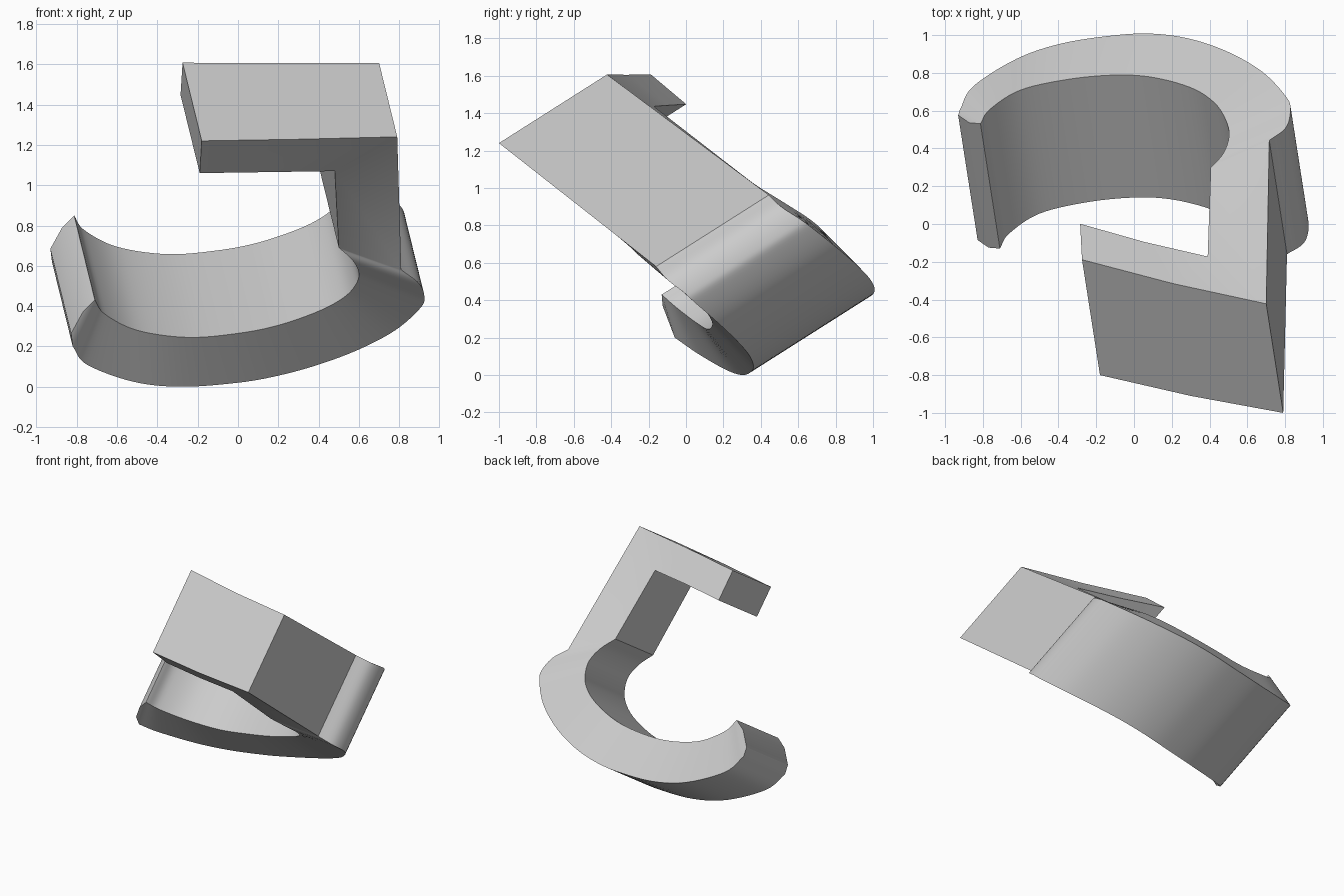
import bpy, bmesh, math
from mathutils import Vector

if "Cube" in bpy.data.objects:
    bpy.data.objects.remove(bpy.data.objects["Cube"])

# Slanted depth direction of the hook (front face to back face)
DEPTH = Vector((-0.13, 0.835, 0.53)).normalized()


def spline(points, n):
    """Smooth Catmull-Rom curve through the points, n+1 samples."""
    p = [Vector(q) for q in points]
    p = [2 * p[0] - p[1]] + p + [2 * p[-1] - p[-2]]
    segs, out = len(p) - 3, []
    for k in range(n + 1):
        t = k / n * segs
        i = min(int(t), segs - 1)
        t -= i
        a, b, c, d = p[i:i + 4]
        out.append(0.5 * (2 * b + (c - a) * t + (2 * a - 5 * b + 4 * c - d) * t * t
                          + (3 * b - a - 3 * c + d) * t ** 3))
    return out


# Front-face edges of the curved part, from open tip to the stem notch
outer = [(-.82, -.06, .20), (-.75, .07, .11), (-.52, .22, .025), (-.28, .305, 0),
         (0, .35, .02), (.2, .36, .055), (.4, .335, .11), (.6, .27, .185),
         (.78, .17, .28), (.90, .05, .385), (.925, -.01, .44), (.90, -.10, .51), (.81, -.16, .58)]
inner = [(-.71, -.13, .43), (-.66, -.05, .36), (-.5, .055, .28), (-.25, .115, .245),
         (0, .14, .265), (.2, .13, .305), (.4, .08, .375), (.52, .01, .44),
         (.58, -.07, .50), (.60, -.15, .56), (.57, -.235, .625), (.50, -.305, .69)]
N = 72
depths = [d.x for d in spline([(.79, 0, 0), (.778, 0, 0), (.77, 0, 0), (.75, 0, 0), (.72, 0, 0)], N)]

# Stations: outer point, inner point, depth
stations = [(Vector((-.828, -.085, .265)), Vector((-.77, -.125, .37)), .79)]   # rounded tip
stations += list(zip(spline(outer, N), spline(inner, N), depths))
for o, i, d in [((.79, -1.0, 1.24), (.48, -.75, 1.07), .69),      # stem top corner
                ((.30, -.91, 1.228), (.15, -.69, 1.065), .71),    # bar middle
                ((-.18, -.80, 1.22), (-.19, -.61, 1.06), .73)]:   # bar end
    stations.append((Vector(o), Vector(i), d))

# Bridge the four-cornered stations into one solid ribbon
bm = bmesh.new()
rings = [[bm.verts.new(v) for v in (o, i, i + DEPTH * d, o + DEPTH * d)] for o, i, d in stations]
for a, b in zip(rings, rings[1:]):
    for k in range(4):
        m = (k + 1) % 4
        bm.faces.new((a[k], a[m], b[m], b[k]))
bm.faces.new(rings[0])
bm.faces.new(rings[-1][::-1])
bmesh.ops.recalc_face_normals(bm, faces=bm.faces)

mesh = bpy.data.meshes.new("hook_body")
bm.to_mesh(mesh)
bm.free()
hook = bpy.data.objects.new("hook_body", mesh)
bpy.context.collection.objects.link(hook)
bpy.context.view_layer.objects.active = hook
hook.select_set(True)
bpy.ops.object.shade_smooth_by_angle(angle=math.radians(30))
